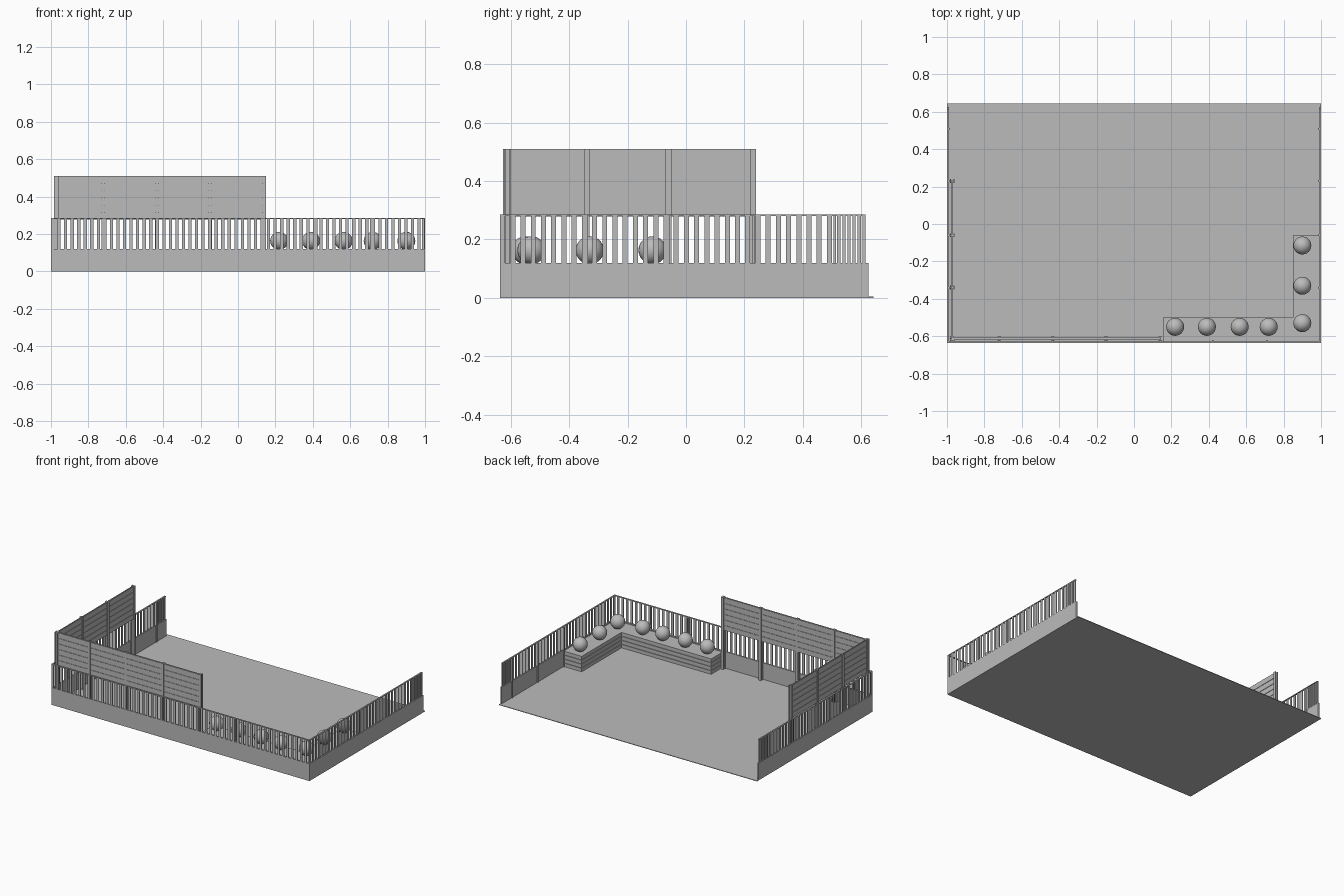
import bpy, bmesh
from mathutils import Matrix, Vector

cube = bpy.data.objects.get("Cube")
if cube:
    bpy.data.objects.remove(cube)

grey = bpy.data.materials.new("plain grey")
grey.use_nodes = True
grey.diffuse_color = (0.5, 0.5, 0.5, 1)
grey.node_tree.nodes["Principled BSDF"].inputs["Base Color"].default_value = (0.5, 0.5, 0.5, 1)


def finish(name, bm):
    mesh = bpy.data.meshes.new(name)
    bm.to_mesh(mesh)
    bm.free()
    mesh.materials.append(grey)
    obj = bpy.data.objects.new(name, mesh)
    bpy.context.collection.objects.link(obj)
    return obj


def box(bm, x0, x1, y0, y1, z0, z1):
    lo, hi = Vector((x0, y0, z0)), Vector((x1, y1, z1))
    m = Matrix.Translation((lo + hi) / 2) @ Matrix.Diagonal((*(hi - lo), 1))
    bmesh.ops.create_cube(bm, size=1, matrix=m)


def run_box(bm, axis, a0, a1, c0, c1, z0, z1):
    """Box running along x or y, with c0..c1 across the run."""
    if axis == "x":
        box(bm, a0, a1, c0, c1, z0, z1)
    else:
        box(bm, c0, c1, a0, a1, z0, z1)


WALL_TOP, FENCE_TOP, SCREEN_TOP = 0.12, 0.285, 0.51
FRONT, BACK = -0.637, 0.625

# Terrace floor
bm = bmesh.new()
box(bm, -1, 1, FRONT, 0.643, 0, 0.004)
finish("terrace_floor", bm)

# Low walls with picket railings; side = +1 when the inside lies at higher c
runs = [("front", "x", -1, 1, FRONT, 1),
        ("left", "y", FRONT, BACK, 1, -1),
        ("right", "y", FRONT, BACK, -1, 1)]
for label, axis, a0, a1, c, side in runs:
    bm = bmesh.new()
    run_box(bm, axis, a0, a1, *sorted((c, c + side * 0.01)), 0, WALL_TOP)
    finish(label + "_wall", bm)

    end = a1 if axis == "x" else a1 - 0.01
    bm = bmesh.new()
    run_box(bm, axis, a0, end, *sorted((c, c + side * 0.01)), FENCE_TOP - 0.005, FENCE_TOP)
    pitch, width = 0.035, 0.017
    a = a0
    while a < end - 0.005:
        # The last bay of each side railing is set more closely
        if axis == "y" and a > 0.5:
            pitch, width = 0.0175, 0.011
        run_box(bm, axis, a, min(a + width, end), *sorted((c + side * 0.001, c + side * 0.006)),
                WALL_TOP, FENCE_TOP - 0.003)
        a += pitch
    finish(label + "_railing", bm)

    # Railing posts on the inner face
    bm = bmesh.new()
    posts = (-0.72, -0.435, -0.15, 0.14, 0.42, 0.71) if axis == "x" else (-0.34, -0.06, 0.23, 0.51)
    for p in posts:
        run_box(bm, axis, p - 0.004, p + 0.004, *sorted((c + side * 0.006, c + side * 0.016)),
                0, FENCE_TOP - 0.005)
    finish(label + "_railing_posts", bm)

# Privacy screens: boards between H-section posts
screens = [("front", "x", (-0.973, -0.72, -0.435, -0.15, 0.14), -0.612),
           ("right", "y", (-0.618, -0.34, -0.06, 0.23), -0.972)]
for label, axis, posts, c in screens:
    bm = bmesh.new()
    for p in posts:
        run_box(bm, axis, p - 0.003, p + 0.003, c - 0.01, c + 0.01, 0, SCREEN_TOP)
        for s in (-1, 1):
            run_box(bm, axis, p - 0.01, p + 0.01, c + s * 0.009 - 0.002, c + s * 0.009 + 0.002,
                    0, SCREEN_TOP)
    finish(label + "_screen_posts", bm)

    bm = bmesh.new()
    step = (SCREEN_TOP - 0.278) / 6
    for p, q in zip(posts, posts[1:]):
        for i in range(6):
            z = 0.278 + i * step
            run_box(bm, axis, p + 0.003, q - 0.003, c - 0.005, c + 0.005, z, z + step - 0.004)
            run_box(bm, axis, p + 0.003, q - 0.003, c - 0.002, c + 0.002, z, z + step)
    finish(label + "_screen_boards", bm)

# L-shaped planter with board cladding
PLANTER_TOP = 0.112
bm = bmesh.new()
box(bm, 0.16, 0.99, -0.627, -0.505, 0.004, PLANTER_TOP)
box(bm, 0.855, 0.99, -0.505, -0.065, 0.004, PLANTER_TOP)
finish("planter_core", bm)
bm = bmesh.new()
step = PLANTER_TOP / 4
for i in range(4):
    z0, z1 = i * step + 0.004, (i + 1) * step
    box(bm, 0.155, 0.85, -0.505, -0.5, z0, z1)
    box(bm, 0.155, 0.16, -0.627, -0.505, z0, z1)
    box(bm, 0.85, 0.855, -0.505, -0.06, z0, z1)
    box(bm, 0.855, 0.99, -0.065, -0.06, z0, z1)
finish("planter_boards", bm)

# Ball shrubs on short stems
shrubs = [(0.22, -0.55), (0.39, -0.55), (0.565, -0.55), (0.72, -0.55),
          (0.9, -0.53), (0.9, -0.33), (0.9, -0.115)]
for n, (x, y) in enumerate(shrubs, 1):
    bm = bmesh.new()
    bmesh.ops.create_uvsphere(bm, u_segments=24, v_segments=14, radius=0.048,
                              matrix=Matrix.Translation((x, y, 0.163)))
    for f in bm.faces:
        f.smooth = True
    finish("shrub_ball_%d" % n, bm)
    bm = bmesh.new()
    bmesh.ops.create_cone(bm, cap_ends=True, segments=10, radius1=0.006, radius2=0.006,
                          depth=0.06, matrix=Matrix.Translation((x, y, 0.105)))
    finish("shrub_stem_%d" % n, bm)
